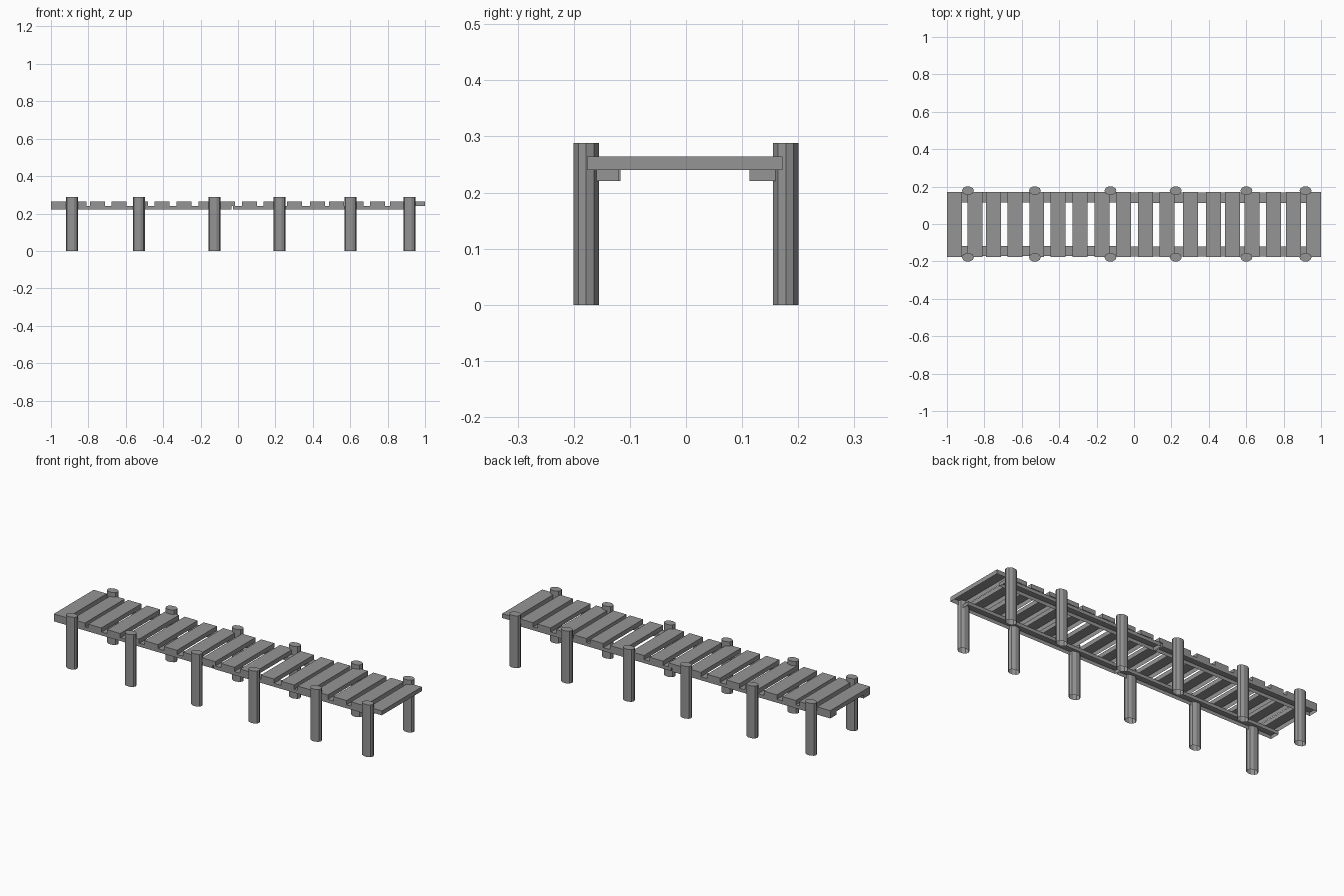
import bpy
from math import pi, sin, cos

if "Cube" in bpy.data.objects:
    bpy.data.objects.remove(bpy.data.objects["Cube"])

# Dark grey wood
wood = bpy.data.materials.new("dark_wood")
wood.diffuse_color = (0.16, 0.16, 0.16, 1)
wood.use_nodes = True
wood.node_tree.nodes["Principled BSDF"].inputs["Base Color"].default_value = wood.diffuse_color
wood.diffuse_color = (0.30, 0.30, 0.30, 1)
wood.use_nodes = True
wood.node_tree.nodes["Principled BSDF"].inputs["Base Color"].default_value = wood.diffuse_color


def make(name, verts, faces):
    mesh = bpy.data.meshes.new(name)
    mesh.from_pydata(verts, [], faces)
    mesh.update()
    mesh.materials.append(wood)
    ob = bpy.data.objects.new(name, mesh)
    bpy.context.collection.objects.link(ob)
    return ob


def prism(name, outline, z0, z1):
    """Upright prism with an open underside."""
    n = len(outline)
    verts = [(x, y, z) for z in (z0, z1) for x, y in outline]
    faces = [tuple(range(n, 2 * n))]
    faces += [(i, (i + 1) % n, (i + 1) % n + n, i + n) for i in range(n)]
    return make(name, verts, faces)


def box(name, x0, x1, y0, y1, z0, z1):
    return prism(name, [(x0, y0), (x1, y0), (x1, y1), (x0, y1)], z0, z1)


def post(name, x, y, rx=0.032, ry=0.0237, n=10):
    ring = [(x + rx * cos(2 * pi * i / n), y + ry * sin(2 * pi * i / n))
            for i in range(n)]
    return prism(name, ring, 0, 0.288)


# Deck planks, unevenly spaced
plank_x = [-0.96, -0.851, -0.75, -0.635, -0.52, -0.406, -0.289, -0.171, -0.055,
           0.061, 0.176, 0.302, 0.425, 0.527, 0.631, 0.745, 0.852, 0.96]
for i, x in enumerate(plank_x):
    box(f"plank_{i + 1}", x - 0.04, x + 0.04, -0.176, 0.172, 0.24, 0.264)

# Long beams under the deck, two lengths per side
for side, y0, y1 in (("front", -0.172, -0.117), ("back", 0.116, 0.172)):
    box(f"{side}_beam_left", -1.0, -0.034, y0, y1, 0.221, 0.24)
    box(f"{side}_beam_right", -0.028, 0.935, y0 - 0.003, y1 - 0.003, 0.221, 0.24)

# Round posts in pairs
for i, x in enumerate([-0.888, -0.53, -0.126, 0.223, 0.601, 0.917]):
    post(f"front_post_{i + 1}", x, -0.178)
    post(f"back_post_{i + 1}", x, 0.178)
